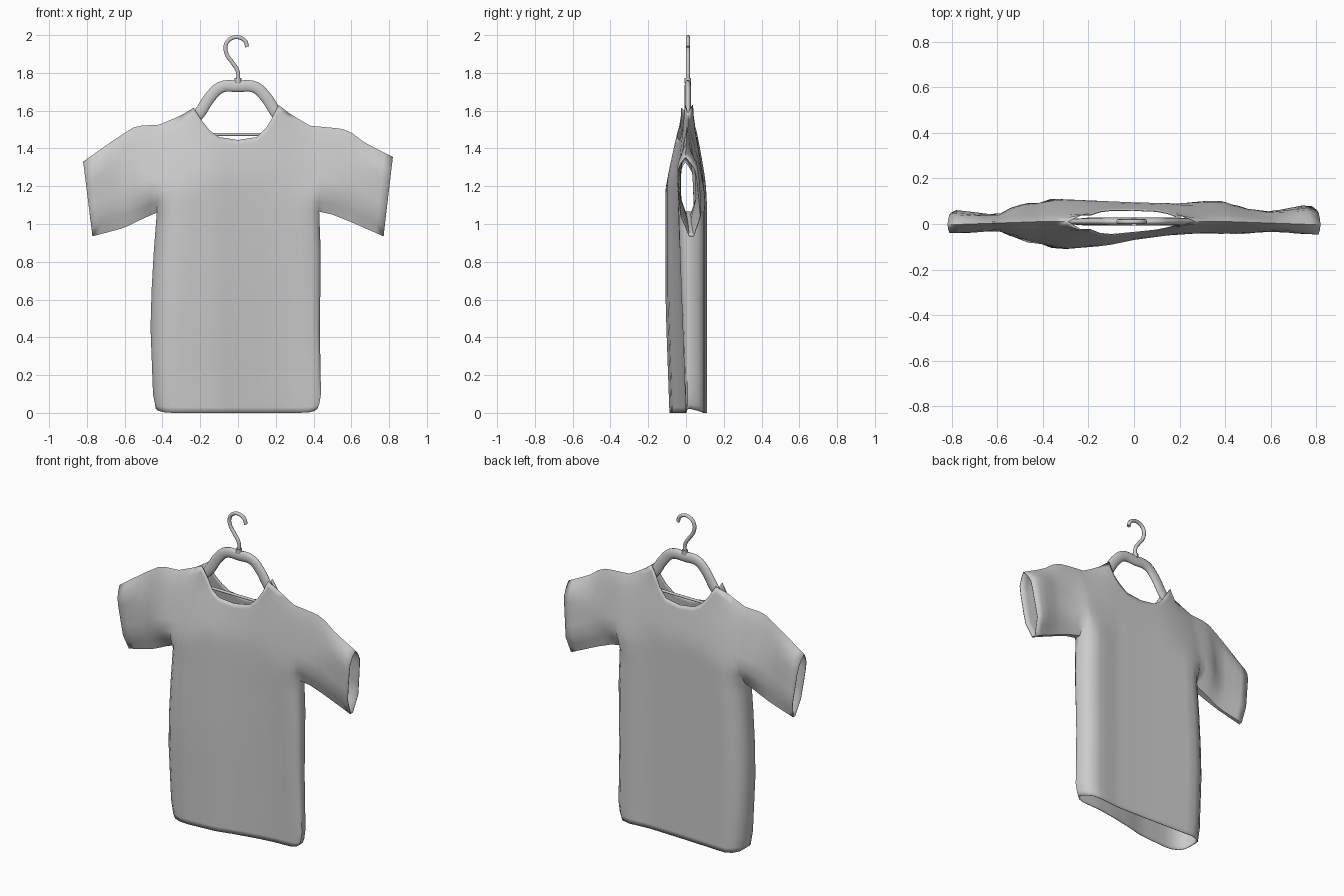
import bpy, bmesh, math

if "Cube" in bpy.data.objects:
    bpy.data.objects.remove(bpy.data.objects["Cube"])


def interp(pts, x):
    if x <= pts[0][0]:
        return pts[0][1]
    for (a, fa), (b, fb) in zip(pts, pts[1:]):
        if x <= b:
            return fa + (fb - fa) * (x - a) / (b - a)
    return pts[-1][1]


# Shirt outline in the front view
SHOULDER = [(-.82, 1.33), (-.65, 1.45), (-.54, 1.52), (-.42, 1.525), (-.30, 1.575), (-.235, 1.615),
            (-.15, 1.64), (.15, 1.64), (.215, 1.63), (.28, 1.58), (.38, 1.52), (.55, 1.505),
            (.63, 1.47), (.67, 1.43), (.82, 1.355)]
NECK = [(-.235, 1.615), (-.19, 1.545), (-.15, 1.495), (-.10, 1.46), (0, 1.445),
        (.10, 1.46), (.15, 1.51), (.18, 1.56), (.215, 1.63)]
UNDERARM = [(-.77, .935), (-.60, .98), (-.5, 1.03), (-.43, 1.06),
            (.43, 1.065), (.5, 1.05), (.60, 1.01), (.77, .935)]
SIDE_L = [(0, .435), (.1, .45), (.5, .465), (.8, .45), (1.06, .43)]
SIDE_R = [(0, .42), (.06, .44), (.5, .432), (.8, .44), (1.06, .43)]
# Cloth depth in the top view, front and back
FRONT = [(-.82, -.035), (-.70, -.035), (-.6, -.03), (-.53, -.06), (-.43, -.095), (-.3, -.11), (-.12, -.095),
         (0, -.07), (.15, -.05), (.3, -.04), (.43, -.05), (.6, -.035), (.82, -.042)]
BACK = [(-.82, .055), (-.7, .045), (-.6, .035), (-.53, .075), (-.43, .10), (-.34, .11), (0, .095),
        (.2, .09), (.4, .108), (.5, .065), (.6, .05), (.75, .075), (.82, .062)]
# Rounding of the torso towards its side seams
ROUND = [(.34, 1), (.385, .88), (.415, .6), (.43, .15)]
YC = .01
XS = [-.43, -.415, -.385, -.34, -.29, -.235, -.19, -.15, -.10, -.05, 0,
      .05, .10, .15, .18, .215, .27, .33, .385, .415, .43]
LOW = [0, .03, .1, .25, .45, .65, .85, .98]
UP = [0, .12, .25, .4, .55, .7, .83, .93, 1]

bm = bmesh.new()


def vert(x, z, depth_x, scale, table):
    y = interp(table, depth_x)
    if table is FRONT:  # the right half of the front hangs further back
        y += interp([(-.1, 0), (.3, .04)], depth_x) * max(0, 1 - z / 1.1)
    return bm.verts.new((x, YC + (y - YC) * scale, z))


def taper(z, top, reach):
    return min(1, max(0, (top - z) / reach)) ** .7


def pinch(t, amount):
    return 1 - (1 - amount) * max(0, 1 - t / .25)


def skin(cols):
    for a, b in zip(cols, cols[1:]):
        for i in range(len(a) - 1):
            bm.faces.new((a[i], b[i], b[i + 1], a[i + 1]))


# Torso panels
edges = []
for table in (FRONT, BACK):
    cols = []
    for x in XS:
        col = []
        rnd = interp(ROUND, abs(x))
        for z in LOW:
            w = interp(SIDE_L if x < 0 else SIDE_R, z)
            hem = .025 * (1 - z / .1) * (1 - rnd) if z < .1 else 0
            s = rnd * (.82 + .18 * min(1, z / .6) if table is FRONT else 1)
            col.append(vert(x / .43 * w, z + hem, x, s, table))
        top = interp(NECK if -.235 < x < .215 else SHOULDER, x)
        low = interp(UNDERARM, x)
        for t in UP:
            z = low + (top - low) * t
            s = taper(z, interp(SHOULDER, x), .4) * pinch(t, max(.25, rnd))
            if abs(x) < .24:  # collar stays open round the hanger
                s = max(s, .32)
            col.append(vert(x, z, x, s, table))
        cols.append(col)
    skin(cols)
    edges.append((cols[0], cols[-1]))
# Side seams below the armholes
n = len(LOW) + 1
for k in (0, 1):
    skin([edges[0][k][:n], edges[1][k][:n]])

# Sleeves, open at the cuff
for s in (-1, 1):
    rings = []
    for v in [0, .1, .2, .32, .45, .6, .75, .88, 1]:
        xt, xb = s * (.43 + .39 * v), s * (.43 + .34 * v)
        top, low = interp(SHOULDER, xt), interp(UNDERARM, xb)
        halves = []
        for table in (FRONT, BACK):
            half = []
            for t in UP:
                x, z = xb + (xt - xb) * t, low + (top - low) * t
                k = taper(z, top, .4 - .32 * min(1, v * 1.3)) * pinch(t, .25)
                # the sleeve leans: top forward, underside backward
                p = vert(x, z, x if v else s * .43, k, table)
                p.co.y += .03 * v * (.55 - t)
                half.append(p)
            halves.append(half)
        rings.append(halves[0][::-1] + halves[1])
    skin(rings)

bmesh.ops.remove_doubles(bm, verts=bm.verts, dist=.0005)
bmesh.ops.recalc_face_normals(bm, faces=bm.faces)
mesh = bpy.data.meshes.new("shirt")
bm.to_mesh(mesh)
bm.free()
shirt = bpy.data.objects.new("shirt", mesh)
bpy.context.collection.objects.link(shirt)
thick = shirt.modifiers.new("cloth", 'SOLIDIFY')
thick.thickness = .004


def smooth(ob, angle=40):
    bpy.ops.object.select_all(action='DESELECT')
    ob.select_set(True)
    bpy.context.view_layer.objects.active = ob
    if ob.type == 'CURVE':
        bpy.ops.object.convert(target='MESH')
    bpy.ops.object.shade_smooth_by_angle(angle=math.radians(angle))


def tube(name, pts, radius, flat=1, handles='AUTO', slim_beyond=9):
    cu = bpy.data.curves.new(name, 'CURVE')
    cu.dimensions = '3D'
    cu.bevel_depth = radius
    cu.bevel_resolution = 3
    cu.resolution_u = 5
    cu.use_fill_caps = True
    sp = cu.splines.new('BEZIER')
    sp.bezier_points.add(len(pts) - 1)
    for p, (x, z) in zip(sp.bezier_points, pts):
        p.co = (x, 0, z)
        p.handle_left_type = p.handle_right_type = handles
        p.radius = .65 if abs(x) > slim_beyond else 1
    ob = bpy.data.objects.new(name, cu)
    bpy.context.collection.objects.link(ob)
    ob.location.y = YC
    ob.scale.y = flat
    smooth(ob)


smooth(shirt, 50)

# Hanger: arched arms, trouser bar, hook and its collar
half = [(.09, 1.724), (.145, 1.675), (.205, 1.585), (.28, 1.50), (.42, 1.425)]
tube("hanger_arms", [(-x, z) for x, z in half[::-1]] + [(0, 1.729)] + half, .032, .55, slim_beyond=.25)
tube("hanger_bar", [(-.32, 1.474), (.32, 1.474)], .008, handles='VECTOR')
tube("hanger_hook", [(0, 1.75), (-.002, 1.81), (-.03, 1.855), (-.06, 1.90), (-.064, 1.95),
                     (-.035, 1.983), (.005, 1.988), (.038, 1.968), (.048, 1.938)], .011)
tube("hook_collar", [(0, 1.745), (0, 1.772)], .018, handles='VECTOR')
